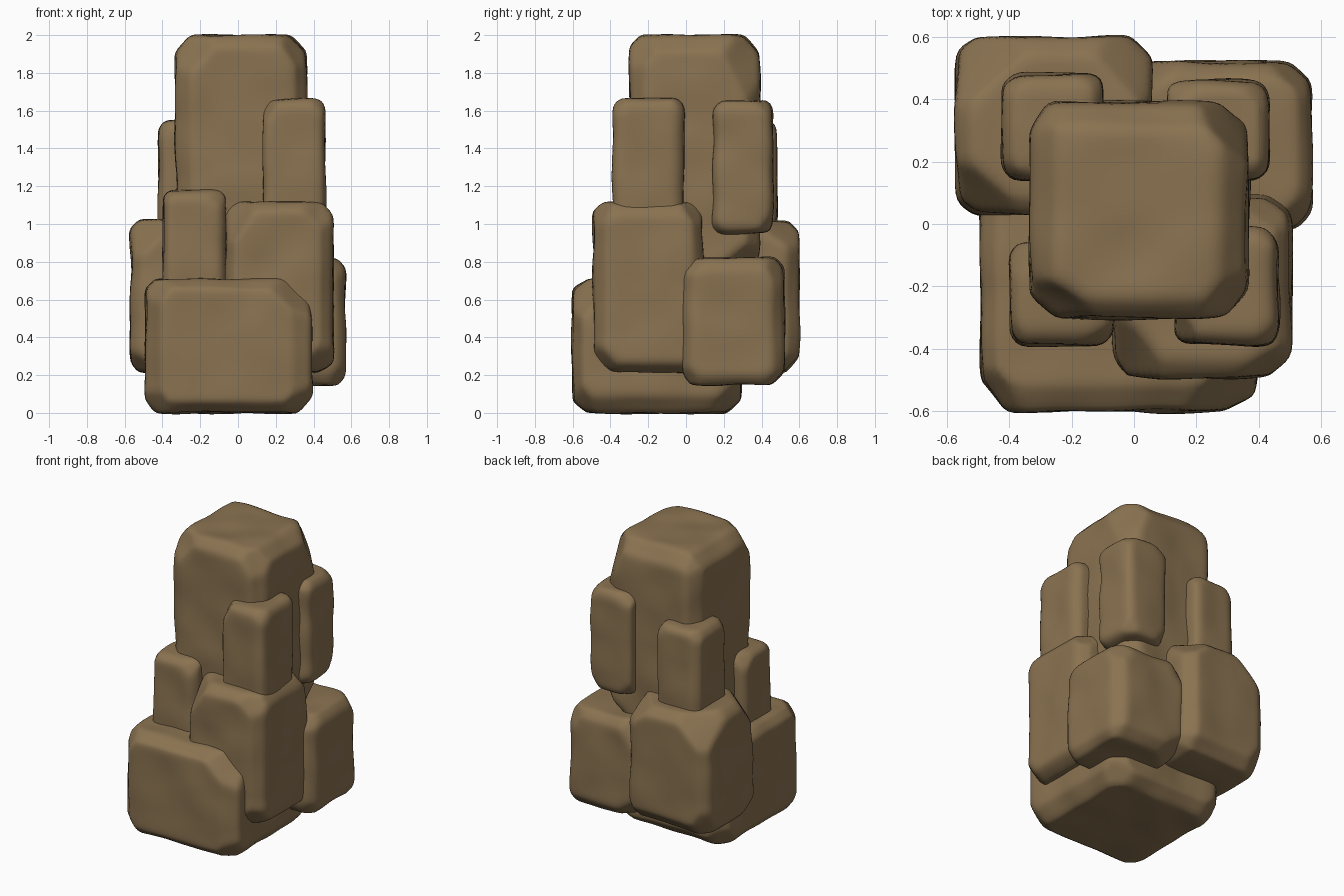
import bpy, bmesh, random
from mathutils import Vector, noise

if "Cube" in bpy.data.objects:
    bpy.data.objects.remove(bpy.data.objects["Cube"])

random.seed(7)

# One sandy brown stone colour for the whole rock
stone = bpy.data.materials.new("brown stone")
stone.diffuse_color = (0.255, 0.17, 0.082, 1)
stone.use_nodes = True
stone.node_tree.nodes["Principled BSDF"].inputs["Base Color"].default_value = stone.diffuse_color


def cut(bm, point, normal):
    """Slice off everything beyond a plane and cap the hole."""
    geom = bm.verts[:] + bm.edges[:] + bm.faces[:]
    bmesh.ops.bisect_plane(bm, geom=geom, dist=1e-5, plane_co=point,
                           plane_no=normal, clear_outer=True)
    rim = [e for e in bm.edges if e.is_boundary]
    if rim:
        bmesh.ops.holes_fill(bm, edges=rim, sides=0)


def rock(name, xs, ys, zs, chips=()):
    """Worn stone block: box, chamfered edges, chipped corners, softened."""
    lo, hi = Vector((xs[0], ys[0], zs[0])), Vector((xs[1], ys[1], zs[1]))
    mid, half = (lo + hi) / 2, (hi - lo) / 2
    bm = bmesh.new()
    bmesh.ops.create_cube(bm, size=2)
    for v in bm.verts:
        v.co = Vector(a * b for a, b in zip(v.co, half)) + mid

    # chamfer each edge, then chip each corner
    width = min(half) * 0.18
    done = {c[0] for c in chips}
    jobs = list(chips)
    signs = (-1, 1)
    for axis in range(3):
        for p in signs:
            for q in signs:
                n = Vector((0, 0, 0))
                a, b = [k for k in range(3) if k != axis]
                w1, w2 = (width * random.uniform(0.8, 1.6) for _ in range(2))
                n[a], n[b] = p / w1, q / w2
                point = mid + Vector((half[0] * (a == 0) * p,
                                      half[1] * ((a == 1) * p + (b == 1) * q),
                                      half[2] * (b == 2) * q))
                point[a] -= p * w1
                cut(bm, point, n.normalized())
    for sx in signs:
        for sy in signs:
            for sz in signs:
                if (sx, sy, sz) not in done:
                    r = min(half) * 2
                    d = [r * random.uniform(0.22, 0.5) for _ in range(3)]
                    jobs.append(((sx, sy, sz), d))
    for s, d in jobs:
        point = Vector(m + h * k for m, h, k in zip(mid, half, s))
        point.x -= s[0] * d[0]
        n = Vector((s[0] / d[0], s[1] / d[1], s[2] / d[2]))
        cut(bm, point, n.normalized())
    bmesh.ops.recalc_face_normals(bm, faces=bm.faces[:])
    mesh = bpy.data.meshes.new(name)
    bm.to_mesh(mesh)
    bm.free()
    obj = bpy.data.objects.new(name, mesh)
    bpy.context.collection.objects.link(obj)

    # soften the hard chamfers
    remesh = obj.modifiers.new("grid", 'REMESH')
    remesh.mode = 'VOXEL'
    remesh.voxel_size = 0.022
    smooth = obj.modifiers.new("soften", 'SMOOTH')
    smooth.factor = 0.5
    smooth.iterations = 5
    deps = bpy.context.evaluated_depsgraph_get()
    worn = bpy.data.meshes.new_from_object(obj.evaluated_get(deps))
    obj.modifiers.clear()
    obj.data = worn

    # gentle uneven surface
    shift = Vector((random.random() * 9, random.random() * 9, 0))
    moves = [v.normal * (noise.noise(v.co * 4.5 + shift) * 0.013)
             for v in worn.vertices]
    for v, m in zip(worn.vertices, moves):
        v.co += m
    for p in worn.polygons:
        p.use_smooth = True
    worn.materials.clear()
    worn.materials.append(stone)
    return obj


# Lower ring of large blocks
rock("base_block", (-0.49, 0.39), (-0.60, 0.29), (0.0, 0.71),
     [((-1, -1, -1), (0.17, 0.2, 0.22)), ((1, -1, -1), (0.2, 0.2, 0.2)),
      ((1, 1, -1), (0.22, 0.22, 0.2)), ((-1, 1, -1), (0.2, 0.2, 0.2))])
rock("front_right_block", (-0.065, 0.505), (-0.49, 0.09), (0.22, 1.12))
rock("back_right_block", (0.0, 0.57), (-0.02, 0.52), (0.15, 0.82))
rock("back_left_block", (-0.57, 0.06), (0.03, 0.60), (0.215, 1.02))

# Tall central rock with three heavily chipped top corners
rock("central_tower", (-0.33, 0.365), (-0.30, 0.39), (0.68, 2.0),
     [((1, 1, 1), (0.19, 0.25, 0.5)), ((-1, -1, 1), (0.26, 0.17, 0.3)),
      ((1, -1, 1), (0.18, 0.22, 0.26)), ((-1, 1, 1), (0.15, 0.15, 0.2))])

# Slim slabs leaning on the tower
rock("front_left_slab", (-0.40, -0.065), (-0.39, -0.06), (0.55, 1.18))
rock("front_right_slab", (0.13, 0.46), (-0.385, -0.01), (0.95, 1.665))
rock("back_right_slab", (0.10, 0.43), (0.14, 0.46), (0.95, 1.65))
rock("back_left_slab", (-0.42, -0.10), (0.14, 0.48), (0.85, 1.55))
